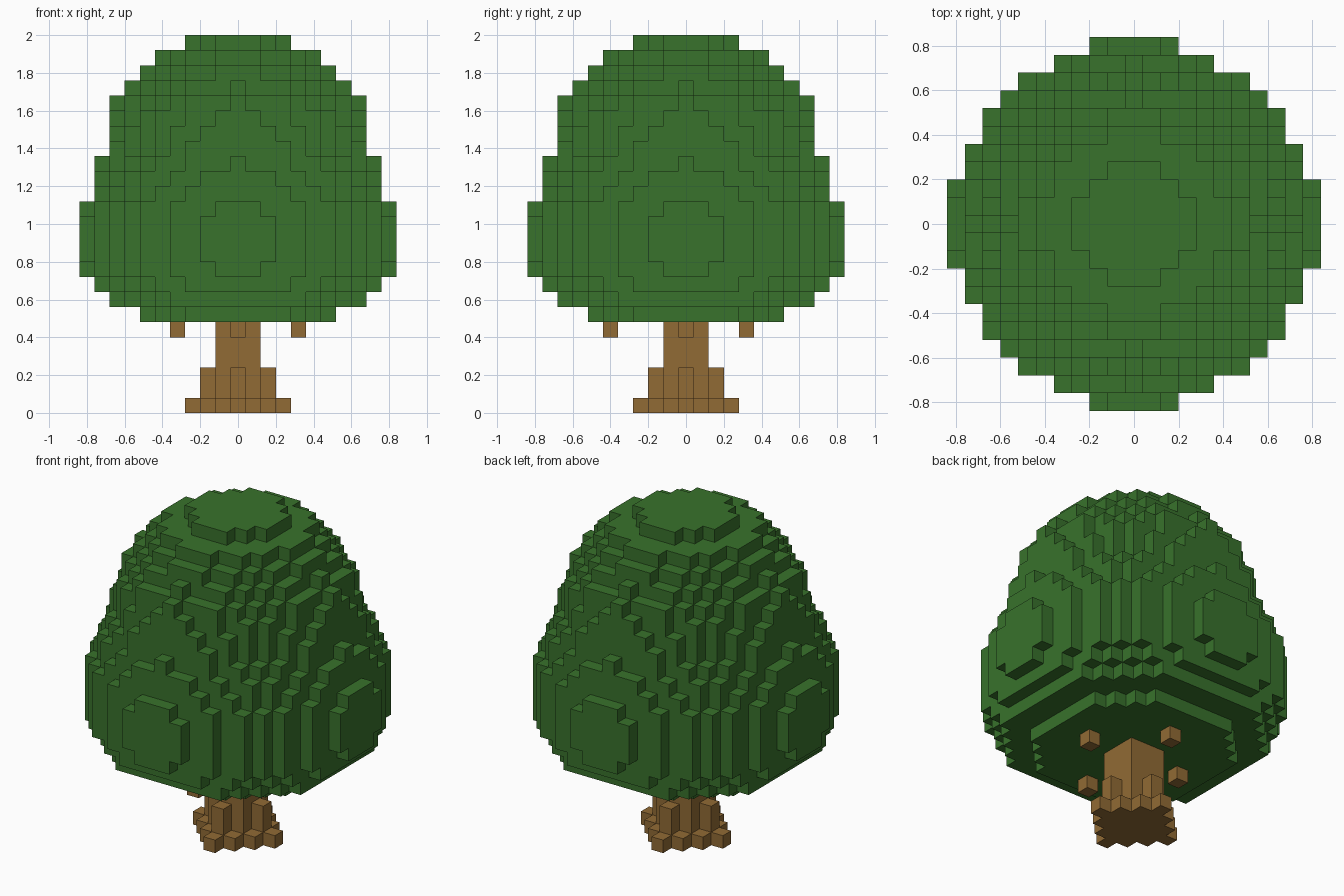
import bpy, bmesh
from math import radians
from mathutils import Vector

VOXEL = 0.08
cube = bpy.data.objects.get("Cube")
if cube:
    bpy.data.objects.remove(cube)


def flat_material(name, colour):
    mat = bpy.data.materials.new(name)
    mat.use_nodes = True
    mat.diffuse_color = (*colour, 1)
    mat.node_tree.nodes["Principled BSDF"].inputs["Base Color"].default_value = (*colour, 1)
    return mat


leaf_green = flat_material("leaf green", (0.040, 0.168, 0.025))
bark_brown = flat_material("bark brown", (0.285, 0.146, 0.035))


def voxel_object(name, cells, mat):
    """Skin a set of grid cells with their exposed faces and merge flat areas."""
    bm = bmesh.new()
    for cell in cells:
        centre = Vector(cell) + Vector((0, 0, 0.5))
        for axis in range(3):
            for sign in (-1, 1):
                neighbour = list(cell)
                neighbour[axis] += sign
                if tuple(neighbour) in cells:
                    continue
                n, u, v = Vector(), Vector(), Vector()
                n[axis] = sign / 2
                u[(axis + 1) % 3] = 0.5
                v[(axis + 2) % 3] = sign / 2
                corners = (-u - v, u - v, u + v, v - u)
                bm.faces.new([bm.verts.new((centre + n + c) * VOXEL) for c in corners])
    bmesh.ops.remove_doubles(bm, verts=bm.verts, dist=VOXEL / 100)
    bmesh.ops.dissolve_limit(bm, angle_limit=radians(1), verts=bm.verts, edges=bm.edges)
    mesh = bpy.data.meshes.new(name)
    bm.to_mesh(mesh)
    bm.free()
    mesh.materials.append(mat)
    obj = bpy.data.objects.new(name, mesh)
    bpy.context.collection.objects.link(obj)
    return obj


def layer(z, reach, power):
    """Cells of one layer inside a rounded outline |x|^p + |y|^p <= reach."""
    span = range(-10, 11)
    return {(x, y, z) for x in span for y in span
            if abs(x) ** power + abs(y) ** power <= reach}


# Crown: round lower layers, then slightly diamond-shaped layers up to the top
crown = set()
round_layers = (47, 80, 93, 103, 105, 105, 105, 103, 92, 86)
for z, reach in enumerate(round_layers, start=6):
    crown |= layer(z, reach, 2)
pointed_layers = (52.3, 49.5, 46, 44, 42.3, 33.3, 27, 20, 8.5)
for z, reach in enumerate(pointed_layers, start=16):
    crown |= layer(z, reach, 1.8)
voxel_object("crown", crown, leaf_green)

# Trunk: stepped diamond roots under a square column
trunk = layer(0, 3, 1) | layer(1, 2, 1) | layer(2, 2, 1)
for z in range(3, 6):
    trunk |= {(x, y, z) for x in (-1, 0, 1) for y in (-1, 0, 1)}
voxel_object("trunk", trunk, bark_brown)

# Branch stubs poking out under the crown
stubs = {"left": (4, 0), "right": (-4, 0), "back": (0, 4), "front": (0, -5)}
for side, (x, y) in stubs.items():
    voxel_object("branch_" + side, {(x, y, 5)}, bark_brown)
